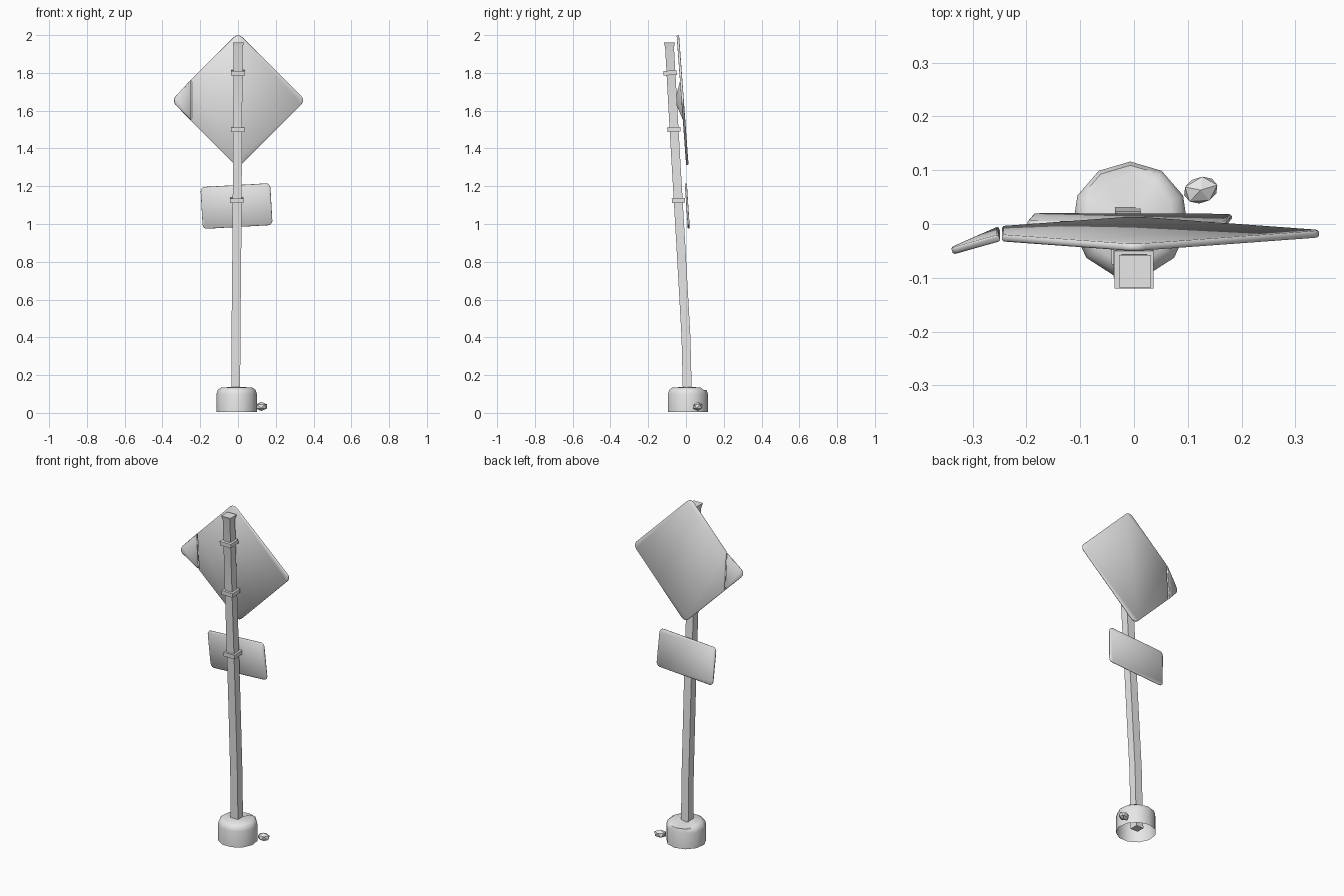
import bpy, bmesh, math
from mathutils import Matrix, Vector

if "Cube" in bpy.data.objects:
    bpy.data.objects.remove(bpy.data.objects["Cube"])

grey = bpy.data.materials.new("weathered_grey")
grey.diffuse_color = (0.8, 0.8, 0.8, 1)
grey.use_nodes = True
grey.node_tree.nodes["Principled BSDF"].inputs["Base Color"].default_value = grey.diffuse_color


def finish(name, bm, angle=None):
    bmesh.ops.recalc_face_normals(bm, faces=bm.faces)
    me = bpy.data.meshes.new(name)
    bm.to_mesh(me)
    bm.free()
    me.materials.append(grey)
    if angle:
        me.shade_smooth()
        me.set_sharp_from_angle(angle=math.radians(angle))
    ob = bpy.data.objects.new(name, me)
    bpy.context.collection.objects.link(ob)
    return ob


def rounded(corners, r, steps=3):
    # outline of a right-angled shape with rounded corners
    pts = []
    n = len(corners)
    for i in range(n):
        c = Vector(corners[i])
        a = (Vector(corners[i - 1]) - c).normalized()
        b = (Vector(corners[(i + 1) % n]) - c).normalized()
        for k in range(steps + 1):
            t = math.pi / 2 * k / steps
            pts.append(c + r * (a * (1 - math.sin(t)) + b * (1 - math.cos(t))))
    return pts


def plate(name, corners, r, thick, matrix, cut=None, keep_right=True, bend=0):
    bm = bmesh.new()
    bm.faces.new([bm.verts.new((p.x, -thick / 2, p.y)) for p in rounded(corners, r)])
    if cut is not None:
        bmesh.ops.bisect_plane(bm, geom=bm.verts[:] + bm.edges[:] + bm.faces[:],
                               plane_co=(cut, 0, 0), plane_no=(1, 0, 0),
                               clear_inner=keep_right, clear_outer=not keep_right)
    ex = bmesh.ops.extrude_face_region(bm, geom=bm.faces[:])
    bmesh.ops.translate(bm, vec=(0, thick, 0),
                        verts=[v for v in ex["geom"] if isinstance(v, bmesh.types.BMVert)])
    # soften the rim
    rim = [e for e in bm.edges if abs(e.verts[0].co.y - e.verts[1].co.y) < 1e-5]
    bmesh.ops.bevel(bm, geom=rim, offset=0.003, segments=1, affect='EDGES')
    if bend:
        piv = Vector((cut, 0, 0))
        bm.transform(Matrix.Translation(piv) @ Matrix.Rotation(bend, 4, 'Z') @ Matrix.Translation(-piv))
    bm.transform(matrix)
    return finish(name, bm, 50)


# Diamond sign with a snapped, bent left corner
H = 0.357
diamond = [(0, H), (H, 0), (0, -H), (-H, 0)]
place = Matrix.Translation((0, -0.018, 1.655)) @ Matrix.Rotation(0.073, 4, 'X')
plate("diamond_sign", diamond, 0.03, 0.013, place, -0.245)
plate("bent_sign_corner", diamond, 0.03, 0.013, place, -0.25, False, math.radians(20))

# Small crooked plate under it
w, h = 0.185, 0.111
place = (Matrix.Translation((-0.008, 0.007, 1.095)) @ Matrix.Rotation(0.066, 4, 'X')
         @ Matrix.Rotation(-0.057, 4, 'Y'))
plate("lower_sign", [(-w, h), (w, h), (w, -h), (-w, -h)], 0.022, 0.011, place)

# Leaning square post: z, centre x, centre y, half width
sections = [(0.03, -0.012, 0.011, 0.024), (0.15, -0.012, 0.006, 0.0235),
            (0.4, -0.011, 0.0, 0.0235), (0.9, -0.006, -0.028, 0.0235),
            (1.5, -0.002, -0.063, 0.0235), (1.935, 0.001, -0.087, 0.0235),
            (1.962, 0.002, -0.088, 0.03)]
bm = bmesh.new()
rings = []
for z, x, y, s in sections:
    rings.append([bm.verts.new((x + s * i, y + s * j, z))
                  for i, j in ((-1, -1), (1, -1), (1, 1), (-1, 1))])
for a, b in zip(rings, rings[1:]):
    for i in range(4):
        j = (i + 1) % 4
        bm.faces.new((a[i], a[j], b[j], b[i]))
bm.faces.new(rings[0])
bm.faces.new(rings[-1])
finish("post", bm, 30)

# Clamps around the post
for i, (x, y, z) in enumerate([(0, -0.084, 1.8), (-0.002, -0.064, 1.5), (-0.006, -0.04, 1.125)]):
    bm = bmesh.new()
    bmesh.ops.create_cube(bm, size=1)
    bm.transform(Matrix.Translation((x, y, z)) @ Matrix.Rotation(0.057, 4, 'X')
                 @ Matrix.Diagonal((0.072, 0.07, 0.024, 1)))
    finish("clamp_%d" % (i + 1), bm)

# Concrete foot, open underneath, chipped at the back
bm = bmesh.new()
N = 11
rings = []
for r, z in [(0.108, 0.006), (0.108, 0.1), (0.101, 0.122), (0.082, 0.135)]:
    rings.append([bm.verts.new((-0.007 + r * math.cos(2 * math.pi * (k + 0.75) / N),
                                0.008 + r * math.sin(2 * math.pi * (k + 0.75) / N), z))
                  for k in range(N)])
for a, b in zip(rings, rings[1:]):
    for i in range(N):
        j = (i + 1) % N
        bm.faces.new((a[i], a[j], b[j], b[i]))
top = bm.verts.new((-0.007, 0.008, 0.137))
for i in range(N):
    bm.faces.new((rings[-1][i], rings[-1][(i + 1) % N], top))
for v in rings[-1]:
    if v.co.y > 0.06 and v.co.x < 0.02:
        v.co.z -= 0.018
finish("concrete_foot", bm, 50)

# Broken-off chunk beside the foot
bm = bmesh.new()
bmesh.ops.create_icosphere(bm, subdivisions=1, radius=1)
bm.transform(Matrix.Translation((0.124, 0.063, 0.034)) @ Matrix.Rotation(0.3, 4, 'Z')
             @ Matrix.Diagonal((0.036, 0.027, 0.024, 1)))
finish("concrete_chunk", bm)
